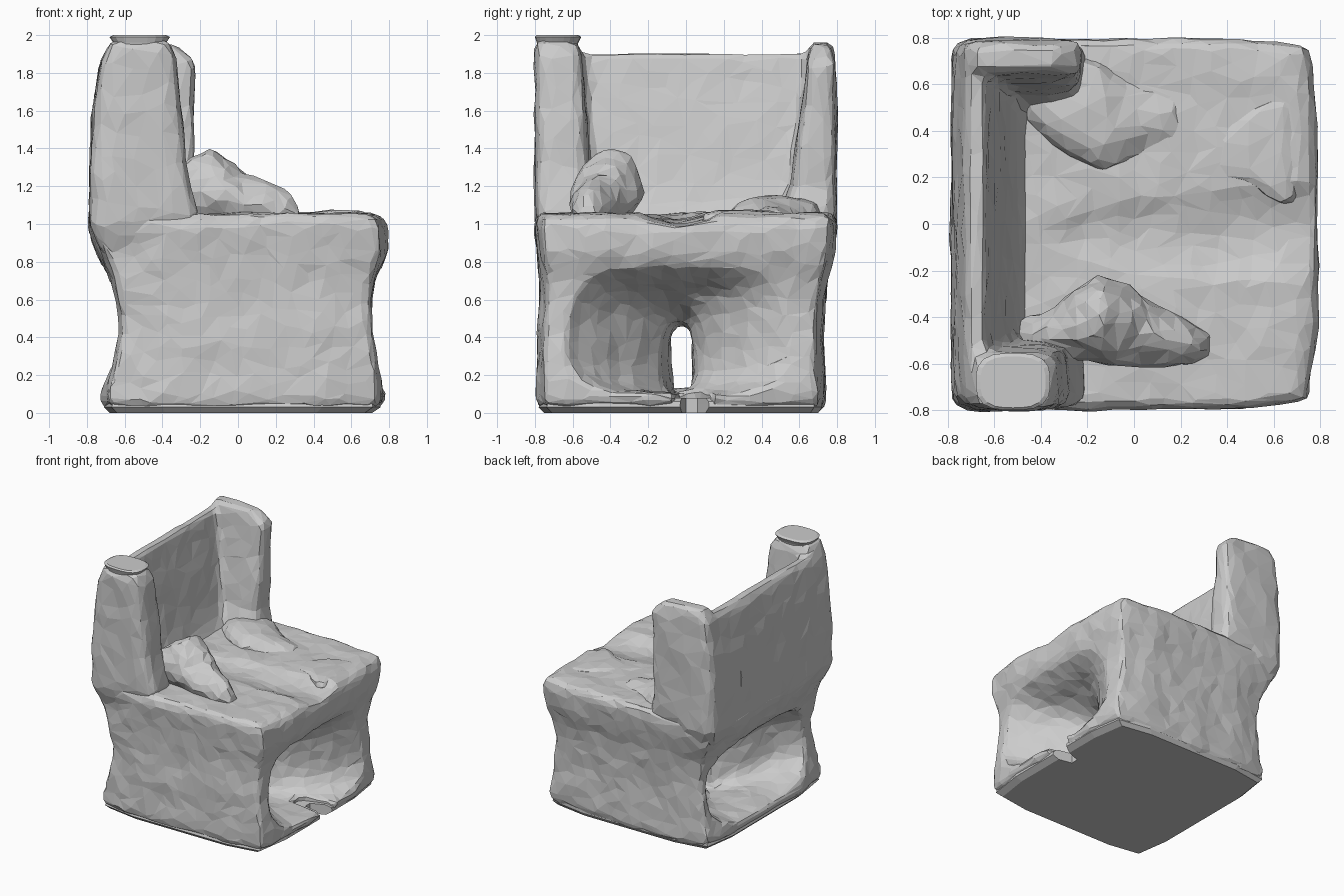
import bpy, bmesh, math


def loft(bm, axis, sections, power, n=24):
    """Skin superellipse sections (pos, a0, a1, b0, b1) stacked along an axis."""
    rings = []
    for pos, a0, a1, b0, b1 in sections:
        ring = []
        for i in range(n):
            t = 2 * math.pi * i / n
            c, s = math.cos(t), math.sin(t)
            k = (abs(c) ** power + abs(s) ** power) ** (-1 / power)
            a = (a0 + a1) / 2 + (a1 - a0) / 2 * c * k
            b = (b0 + b1) / 2 + (b1 - b0) / 2 * s * k
            ring.append(bm.verts.new((a, b, pos) if axis == 'z' else (pos, a, b)))
        rings.append(ring)
    for lo, hi in zip(rings, rings[1:]):
        for i in range(n):
            j = (i + 1) % n
            bm.faces.new((lo[i], lo[j], hi[j], hi[i]))
    bm.faces.new(rings[0])
    bm.faces.new(rings[-1])


def make(name, *lofts):
    bm = bmesh.new()
    for axis, sections, power in lofts:
        loft(bm, axis, sections, power)
    bmesh.ops.recalc_face_normals(bm, faces=bm.faces)
    me = bpy.data.meshes.new(name)
    bm.to_mesh(me)
    bm.free()
    ob = bpy.data.objects.new(name, me)
    bpy.context.collection.objects.link(ob)
    return ob


def cut(ob, cutter):
    m = ob.modifiers.new("cut", 'BOOLEAN')
    m.operation, m.object, m.solver = 'DIFFERENCE', cutter, 'EXACT'
    cutter.hide_render = True
    cutter.hide_viewport = True


lumps = bpy.data.textures.new("lumps", 'CLOUDS')
lumps.noise_scale = 0.22


def weather(ob, voxel=0.025, iterations=4, strength=0.03, ratio=0.06):
    """Fuse, soften, roughen and facet a part."""
    m = ob.modifiers.new("fuse", 'REMESH')
    m.mode, m.voxel_size = 'VOXEL', voxel
    m = ob.modifiers.new("soften", 'SMOOTH')
    m.factor, m.iterations = 0.5, iterations
    m = ob.modifiers.new("roughen", 'DISPLACE')
    m.texture, m.strength, m.mid_level = lumps, strength, 0.5
    m = ob.modifiers.new("facet", 'DECIMATE')
    m.ratio = ratio


# Flat plate under the seat, notched at the middle of its open edge
plate = make("base_plate", ('z', [
    (0.0, -.68, .71, -.75, .70), (.03, -.71, .755, -.78, .72),
    (.06, -.70, .75, -.77, .72), (.08, -.66, .71, -.74, .69)], 12))
cut(plate, make("plate_notch_cutter", ('x', [
    (.60, .00, .06, -.1, .2), (.9, -.06, .18, -.1, .2)], 4)))

# Lower body with a pinched waist and full seat rim
body = make("seat_body", ('z', [
    (.015, -.68, .72, -.75, .71), (.06, -.725, .775, -.79, .735),
    (.13, -.715, .775, -.79, .735), (.28, -.675, .755, -.785, .725),
    (.42, -.655, .735, -.78, .725), (.55, -.655, .725, -.775, .73),
    (.70, -.68, .735, -.775, .745), (.85, -.745, .785, -.785, .785),
    (.98, -.79, .79, -.80, .80), (1.035, -.785, .765, -.79, .79),
    (1.055, -.74, .71, -.76, .76)], 14))

# Hollows meeting in a narrow gap: deep on one side, nearly flush on the other
cut(body, make("leg_hollow_cutter", ('x', [
    (.90, -.76, .76, .09, .84), (.76, -.68, .62, .10, .78),
    (.69, -.61, .48, .11, .74), (.62, -.53, .34, .11, .70),
    (.52, -.42, .20, .11, .66), (.38, -.27, .09, .10, .58),
    (.22, -.13, .04, .085, .49), (-.18, -.07, .03, .085, .45),
    (-.32, -.24, .28, .11, .56), (-.46, -.46, .52, .13, .66),
    (-.62, -.58, .63, .12, .74), (-.90, -.66, .70, .08, .84)], 3.2)))

# Widened bottom of the gap behind the plate notch
cut(body, make("body_notch_cutter", ('x', [
    (.50, -.03, .06, -.1, .25), (.9, -.07, .18, -.1, .25)], 3)))

# Shallow dip across the seat
cut(body, make("seat_dip_cutter", ('x', [
    (-.40, -.15, .05, 1.04, 1.3), (0, -.32, .2, 1.02, 1.3),
    (.9, -.30, .25, .99, 1.3)], 2)))
weather(body, strength=0.035, ratio=0.085)

# Back rest wall with a wing at each end
back = make(
    "back_rest",
    ('z', [(.80, -.69, -.5, -.74, .72), (.90, -.755, -.46, -.77, .76),
           (1.0, -.79, -.44, -.80, .80),
           (1.12, -.785, -.50, -.80, .80), (1.3, -.785, -.54, -.79, .79),
           (1.6, -.77, -.59, -.78, .785), (1.84, -.735, -.63, -.77, .77),
           (1.90, -.71, -.64, -.75, .76)], 14),
    ('z', [(.90, -.72, -.20, -.75, -.48), (1.06, -.785, -.21, -.80, -.50),
           (1.3, -.78, -.27, -.80, -.51), (1.8, -.735, -.32, -.80, -.54),
           (1.90, -.70, -.33, -.80, -.55), (1.97, -.68, -.37, -.79, -.57)], 6),
    ('z', [(.90, -.72, -.2, .46, .75), (1.06, -.785, -.21, .50, .80),
           (1.2, -.78, -.24, .55, .80), (1.6, -.76, -.23, .61, .80),
           (1.86, -.73, -.23, .64, .79), (1.96, -.68, -.34, .66, .77)], 6))
weather(back, iterations=5, strength=0.025, ratio=0.06)

# Flared top of the front wing
make("wing_cap", ('z', [
    (1.92, -.66, -.38, -.78, -.58), (1.96, -.66, -.38, -.79, -.57),
    (1.99, -.68, -.36, -.80, -.555), (2.0, -.66, -.38, -.79, -.57)], 3))

# Crumpled cushion beside the front wing
cushion = make("front_cushion", ('x', [
    (-.50, -.56, -.42, .98, 1.12), (-.36, -.60, -.37, .98, 1.28),
    (-.24, -.60, -.27, .97, 1.38), (-.14, -.60, -.23, .97, 1.42),
    (-.04, -.60, -.26, .97, 1.33), (.10, -.60, -.35, .97, 1.24),
    (.25, -.60, -.42, .97, 1.18), (.33, -.58, -.47, 1.0, 1.11)], 1.8))
weather(cushion, strength=0.08, iterations=2, ratio=0.10)

# Low fold running into the back wing
fold = make("back_fold", ('x', [
    (-.46, .44, .74, .97, 1.10), (-.30, .30, .74, .96, 1.15),
    (-.14, .24, .68, .95, 1.14), (.02, .27, .60, .94, 1.09),
    (.20, .34, .60, .94, 1.06)], 2.2))
weather(fold, strength=0.05, iterations=3, ratio=0.11)

# Small raised patch near the seat edge
patch = make("seat_patch", ('x', [
    (.36, .20, .40, .98, 1.055), (.5, .17, .50, .97, 1.075),
    (.64, .08, .56, .97, 1.07), (.70, .10, .50, .98, 1.045)], 5))
weather(patch, strength=0.03, iterations=1, ratio=0.15)
